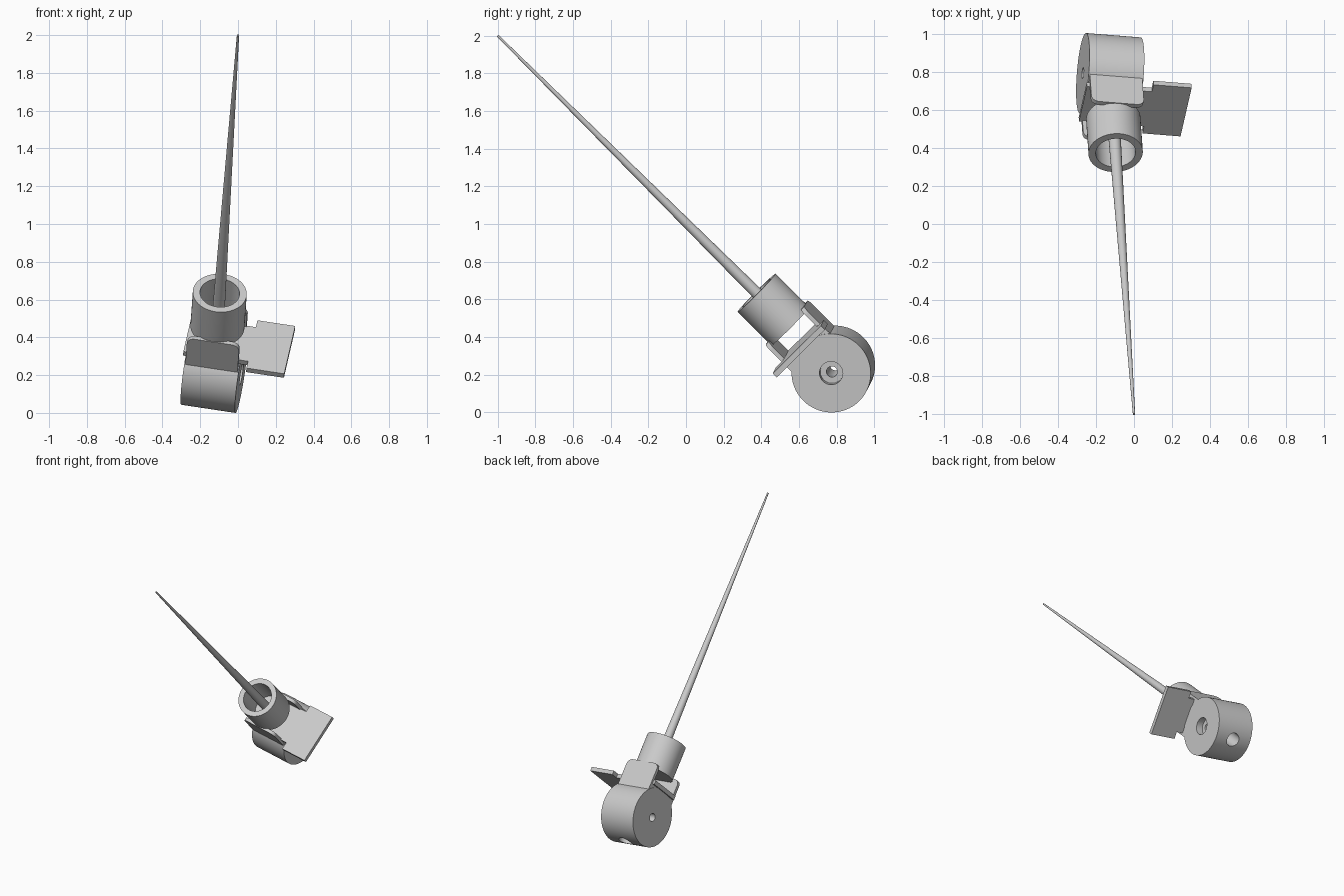
import bpy, bmesh, math
from mathutils import Matrix, Vector

if "Cube" in bpy.data.objects:
    bpy.data.objects.remove(bpy.data.objects["Cube"])

# Tilted frame: x along the wheel axle, y across, z along the needle
C = Vector((-0.125, 0.782, 0.23))
d = (Vector((0, -1, 2)) - C).normalized()
w = Vector((0.985, -0.087, -0.14))
w = (w - d * w.dot(d)).normalized()
v = d.cross(w)
FRAME = Matrix.Translation(C) @ Matrix((w, v, d)).transposed().to_4x4()
LENGTH = (Vector((0, -1, 2)) - C).length


def finish(name, bm):
    me = bpy.data.meshes.new(name)
    bm.to_mesh(me)
    bm.free()
    ob = bpy.data.objects.new(name, me)
    bpy.context.collection.objects.link(ob)
    ob.matrix_world = FRAME
    return ob


def box(name, lo, hi, round_top=0):
    bm = bmesh.new()
    size = [b - a for a, b in zip(lo, hi)]
    mid = [(a + b) / 2 for a, b in zip(lo, hi)]
    bmesh.ops.create_cube(bm, size=1, matrix=Matrix.Translation(mid) @ Matrix.Diagonal((*size, 1)))
    if round_top:
        edges = [e for e in bm.edges
                 if all(abs(p.co.z - hi[2]) < 1e-5 for p in e.verts)
                 and abs(e.verts[0].co.x - e.verts[1].co.x) < 1e-5]
        bmesh.ops.bevel(bm, geom=edges, offset=round_top, segments=6, profile=0.5, affect='EDGES')
    return finish(name, bm)


def rod(name, r1, r2, a, b, axis='z', n=64):
    bm = bmesh.new()
    m = Matrix.Translation((0, 0, (a + b) / 2))
    if axis == 'x':
        m = Matrix.Rotation(math.pi / 2, 4, 'Y') @ m
    bmesh.ops.create_cone(bm, cap_ends=True, segments=n, radius1=r1, radius2=r2, depth=b - a, matrix=m)
    return finish(name, bm)


def cut(ob, *cutters):
    bpy.context.view_layer.objects.active = ob
    for c in cutters:
        c.hide_render = True
        mod = ob.modifiers.new("cut", 'BOOLEAN')
        mod.operation = 'DIFFERENCE'
        mod.solver = 'EXACT'
        mod.object = c
        bpy.ops.object.modifier_apply(modifier=mod.name)
        bpy.data.objects.remove(c)


def smooth(ob):
    bpy.ops.object.select_all(action='DESELECT')
    ob.select_set(True)
    bpy.context.view_layer.objects.active = ob
    bpy.ops.object.shade_smooth_by_angle(angle=math.radians(30))


# Round base with axle bore, counterbore and rear socket
wheel = rod("round_base", 0.211, 0.211, -0.146, 0.146, 'x', 96)
cut(wheel,
    rod("bore", 0.029, 0.029, -0.2, 0.2, 'x', 32),
    rod("counterbore", 0.062, 0.062, 0.095, 0.2, 'x', 48),
    rod("rear_socket", 0.05, 0.05, -0.3, -0.06, 'z', 48))

# Neck block with a window running straight through it
neck = box("neck", (-0.14, -0.146, 0.1), (0.14, 0.146, 0.35), 0.04)
cut(neck, box("window", (-0.3, -0.122, 0.2), (0.3, 0.122, 0.5)))

# Open cup
cup = rod("cup", 0.143, 0.143, 0.322, 0.575)
cut(cup, rod("cup_hole", 0.105, 0.105, 0.35, 0.7))

# Sliding plate: tongue in the window, wider handle outside
bm = bmesh.new()
half = [(-0.157, 0.13), (0.19, 0.13), (0.19, 0.182), (0.393, 0.182)]
outline = half + [(x, -y) for x, y in reversed(half)]
face = bm.faces.new([bm.verts.new((x, y, 0.2)) for x, y in outline])
ext = bmesh.ops.extrude_face_region(bm, geom=[face])
bmesh.ops.translate(bm, vec=(0, 0, 0.03), verts=[g for g in ext['geom'] if isinstance(g, bmesh.types.BMVert)])
bmesh.ops.recalc_face_normals(bm, faces=bm.faces)
finish("sliding_plate", bm)

# Long tapering needle
needle = rod("needle", 0.034, 0.006, 0.345, LENGTH, 'z', 32)

for ob in (wheel, neck, cup, needle):
    smooth(ob)
